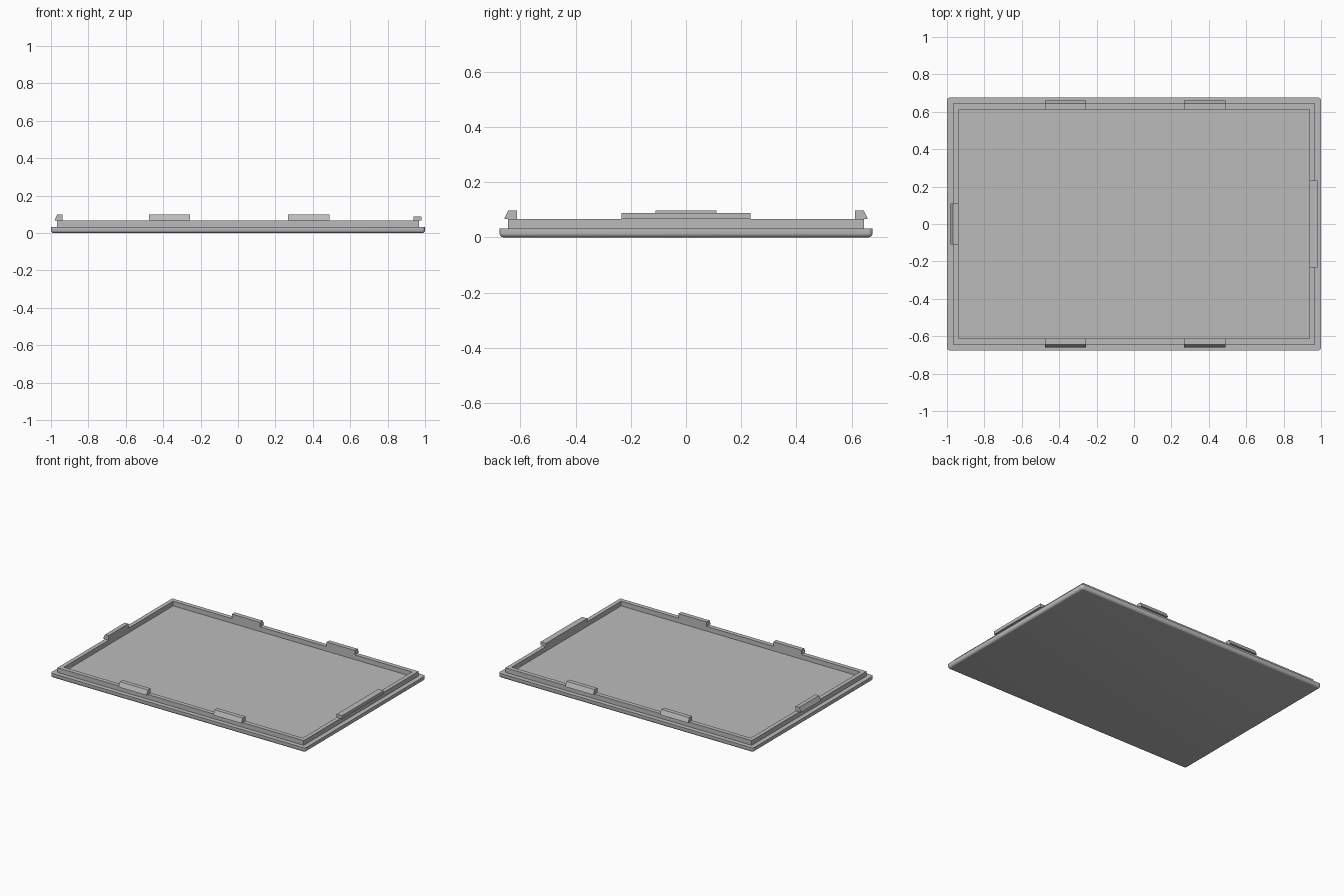
import bpy, bmesh, math
from mathutils import Matrix

cube = bpy.data.objects.get("Cube")
if cube:
    bpy.data.objects.remove(cube, do_unlink=True)

grey = bpy.data.materials.new("plain grey")
grey.use_nodes = True
COLOUR = (0.5, 0.5, 0.5, 1)
grey.diffuse_color = COLOUR
grey.node_tree.nodes["Principled BSDF"].inputs["Base Color"].default_value = COLOUR

# Shared dimensions
HALF_X, HALF_Y = 1.0, 0.676
RIM_X, RIM_Y = 0.967, 0.644
INNER_X, INNER_Y = 0.938, 0.613
PLATE_TOP, RIM_TOP, CLIP_TOP = 0.033, 0.066, 0.098


def finish(name, bm):
    bmesh.ops.recalc_face_normals(bm, faces=bm.faces[:])
    mesh = bpy.data.meshes.new(name)
    bm.to_mesh(mesh)
    bm.free()
    mesh.materials.append(grey)
    obj = bpy.data.objects.new(name, mesh)
    bpy.context.collection.objects.link(obj)
    return obj


def prism(name, profile, start, end, turn=0):
    """Extrude an (outward, z) profile along x, facing -y, then turn about z."""
    bm = bmesh.new()
    face = bm.faces.new([bm.verts.new((start, -out, z)) for out, z in profile])
    ext = bmesh.ops.extrude_face_region(bm, geom=[face])
    moved = [v for v in ext["geom"] if isinstance(v, bmesh.types.BMVert)]
    bmesh.ops.translate(bm, verts=moved, vec=(end - start, 0, 0))
    bm.transform(Matrix.Rotation(math.radians(turn), 4, "Z"))
    return finish(name, bm)


# Base plate: rounded underside and corners, crisp top edge
bm = bmesh.new()
bmesh.ops.create_cube(bm, size=1)
bmesh.ops.scale(bm, verts=bm.verts, vec=(2 * HALF_X, 2 * HALF_Y, PLATE_TOP))
bmesh.ops.translate(bm, verts=bm.verts, vec=(0, 0, PLATE_TOP / 2))
rounded = [e for e in bm.edges if min(v.co.z for v in e.verts) < 0.001]
bmesh.ops.bevel(bm, geom=rounded, offset=0.016, offset_type="OFFSET",
                segments=5, profile=0.5, affect="EDGES")
plate = finish("base_plate", bm)
bpy.context.view_layer.objects.active = plate
plate.select_set(True)
bpy.ops.object.shade_smooth_by_angle(angle=math.radians(35))

# Raised rim: rectangular ring standing on the plate
bm = bmesh.new()
corners = [(-1, -1), (1, -1), (1, 1), (-1, 1)]
outer = [bm.verts.new((x * RIM_X, y * RIM_Y, PLATE_TOP)) for x, y in corners]
inner = [bm.verts.new((x * INNER_X, y * INNER_Y, PLATE_TOP)) for x, y in corners]
for i in range(4):
    j = (i + 1) % 4
    bm.faces.new((outer[i], outer[j], inner[j], inner[i]))
ext = bmesh.ops.extrude_face_region(bm, geom=bm.faces[:])
top = [v for v in ext["geom"] if isinstance(v, bmesh.types.BMVert)]
bmesh.ops.translate(bm, verts=top, vec=(0, 0, RIM_TOP - PLATE_TOP))
finish("rim", bm)


# Snap clips: sloped outer face, overhanging the rim
def clip_profile(inside, rim):
    return [(inside, RIM_TOP), (rim + 0.015, RIM_TOP),
            (rim, CLIP_TOP), (inside, CLIP_TOP)]


long_clip = clip_profile(INNER_Y, RIM_Y)
for label, a, b in (("right", -0.477, -0.256), ("left", 0.267, 0.488)):
    prism("front_clip_" + label, long_clip, a, b)
    prism("back_clip_" + label, long_clip, -b, -a, 180)
prism("right_clip", clip_profile(INNER_X, RIM_X), -0.11, 0.11, -90)

# Hinge tab: plain wide block on the left edge
tab = [(INNER_X, RIM_TOP), (0.98, RIM_TOP), (0.98, 0.089), (INNER_X, 0.089)]
prism("left_tab", tab, -0.233, 0.233, 90)
